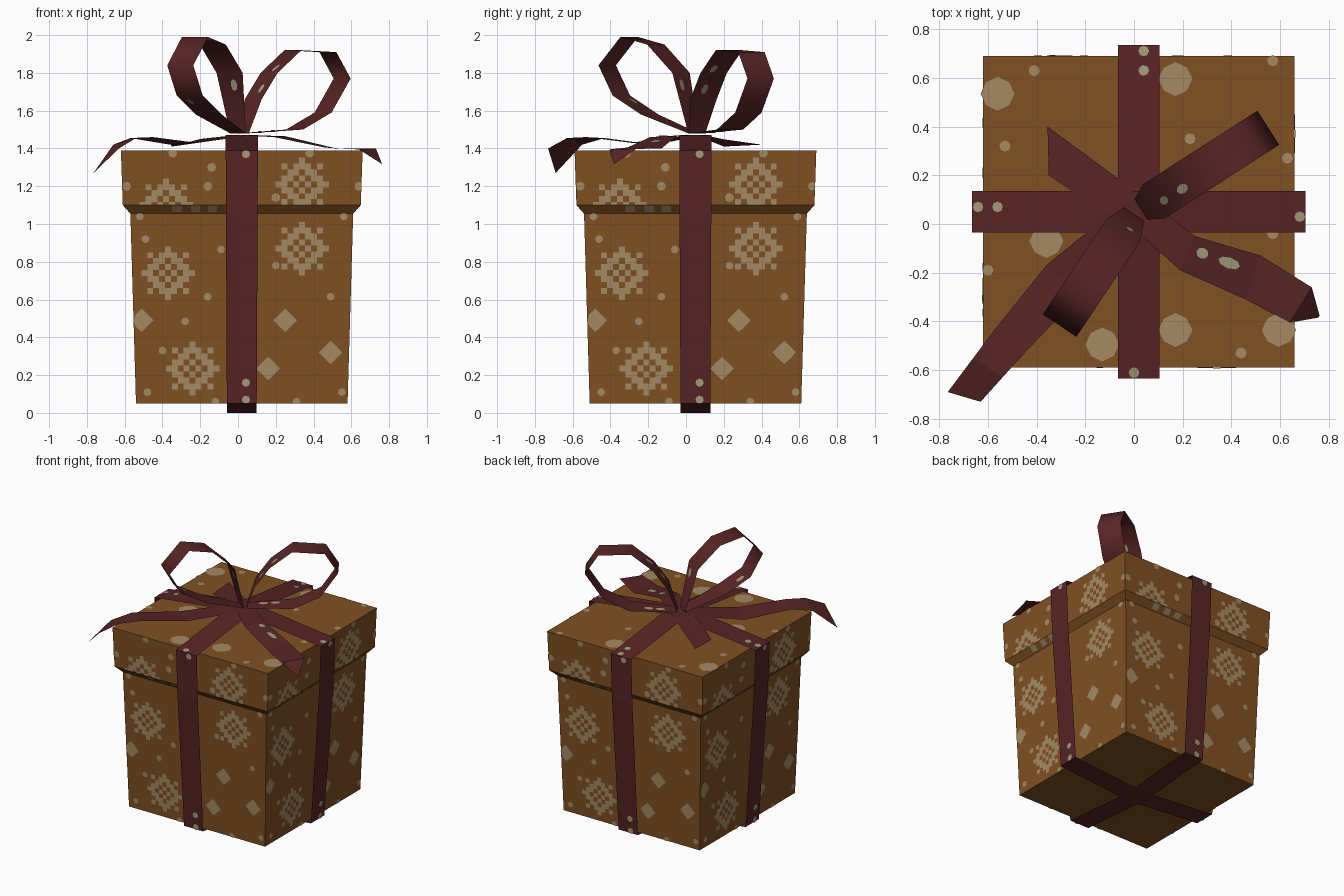
import bpy, math
from mathutils import Vector, Matrix

if "Cube" in bpy.data.objects:
    bpy.data.objects.remove(bpy.data.objects["Cube"])

CX, CY = 0.02, 0.05          # centre of the box


def material(name, col):
    m = bpy.data.materials.new(name)
    m.diffuse_color = (*col, 1)
    m.use_nodes = True
    m.node_tree.nodes["Principled BSDF"].inputs["Base Color"].default_value = m.diffuse_color
    return m


BROWN = material("brown paper", (0.216, 0.082, 0.017))
RED = material("dark red ribbon", (0.098, 0.018, 0.019))
TAN = material("tan print", (0.38, 0.255, 0.130))
PALE = material("pale ribbon dots", (0.36, 0.32, 0.19))


def mesh(name, verts, faces, mat, smooth=False):
    me = bpy.data.meshes.new(name)
    me.from_pydata([tuple(v) for v in verts], [], faces)
    me.materials.append(mat)
    for p in me.polygons:
        p.use_smooth = smooth
    ob = bpy.data.objects.new(name, me)
    bpy.context.collection.objects.link(ob)
    return ob


def tapered(name, rings, mat):
    """Square rings (half width, z) stacked upward and capped."""
    v = [(CX + sx * h, CY + sy * h, z) for h, z in rings
         for sx, sy in ((-1, -1), (1, -1), (1, 1), (-1, 1))]
    f = [(3, 2, 1, 0)]
    n = len(rings)
    for r in range(n - 1):
        for i in range(4):
            j = (i + 1) % 4
            f.append((r * 4 + i, r * 4 + j, r * 4 + 4 + j, r * 4 + 4 + i))
    f.append(tuple(range(n * 4 - 4, n * 4)))
    return mesh(name, v, f, mat)


def strip(name, pairs, smooth=False):
    """Ribbon made from (left, right) edge point pairs."""
    v = [p for pr in pairs for p in pr]
    f = [(2 * i, 2 * i + 1, 2 * i + 3, 2 * i + 2) for i in range(len(pairs) - 1)]
    return mesh(name, v, f, RED, smooth)


class Plates:
    """Collects thin printed shapes into one object."""
    def __init__(self):
        self.v, self.f = [], []

    def add(self, pts):
        n = len(self.v)
        self.v += pts
        self.f.append(tuple(range(n, n + len(pts))))

    def disc(self, c, nrm, r, along=None, stretch=1):
        nrm = Vector(nrm).normalized()
        a = Vector(along).normalized() if along else nrm.orthogonal().normalized()
        b = nrm.cross(a)
        c = Vector(c) + nrm * 0.004
        self.add([c + a * r * stretch * math.cos(t * math.pi / 4) + b * r * math.sin(t * math.pi / 4)
                  for t in range(8)])


# box and lid
tapered("box_body", [(0.56, 0.05), (0.59, 1.06)], BROWN)
tapered("box_lid", [(0.59, 1.055), (0.63, 1.10), (0.64, 1.39)], BROWN)


# printed paper pattern, in side coordinates (u, z)
def depth(z):
    if z >= 1.10:
        return 0.63 + 0.01 * (z - 1.10) / 0.29
    if z > 1.06:
        return 0.59 + (z - 1.06)
    return 0.56 + 0.03 * (z - 0.05) / 1.01


HALF = ["....#....", ".#.###.#.", "..##.##..", ".##.#.##.", "##.#.#.##"]
FLAKE = HALF + HALF[3::-1]


def blob(u, z, r, pinch=1.0):
    return [(u + r * (pinch if t % 2 else 1) * math.cos(t * math.pi / 4),
             z + r * (pinch if t % 2 else 1) * math.sin(t * math.pi / 4)) for t in range(8)]


def flake(u, z, s=0.0315):
    out = []
    for j, row in enumerate(FLAKE):
        for i, ch in enumerate(row):
            if ch == "#":
                a, b = u + (i - 4) * s, z + (4 - j) * s
                h = s * 0.5
                out.append([(a - h, b - h), (a + h, b - h), (a + h, b + h), (a - h, b + h)])
    return out


lid_shapes = flake(-0.40, 1.10) + flake(0.32, 1.21)
lid_shapes += [blob(u, z, 0.024) for u, z in
               ((-0.365, 1.375), (-0.61, 1.20), (0.36, 1.375), (0.62, 1.20), (-0.18, 1.20),
                (0.18, 1.14), (-0.16, 1.30))]
body_shapes = flake(-0.39, 0.74) + flake(0.32, 0.87) + flake(-0.26, 0.235)
body_shapes += [blob(u, z, 0.062, 0.72) for u, z in
                ((-0.53, 0.49), (0.23, 0.49), (0.47, 0.32), (0.14, 0.235))]
body_shapes += [blob(u, z, 0.021) for u, z in
                ((-0.18, 0.615), (0.18, 0.78), (0.47, 0.615), (-0.30, 0.485), (-0.11, 0.865),
                 (0.54, 1.04), (-0.50, 0.11), (0.29, 0.06), (-0.14, 0.06), (0.53, 0.11),
                 (-0.54, 1.04), (-0.51, 0.92), (-0.42, 0.33))]
rim_shapes = [[(u, 1.062), (u + 0.05, 1.062), (u + 0.05, 1.098), (u, 1.098)]
              for u in (-0.37, -0.27, -0.18)]

pattern = Plates()
for k in range(4):
    rot = Matrix.Translation((CX, CY, 0)) @ Matrix.Rotation(k * math.pi / 2, 4, 'Z')
    for shapes, lo, hi in ((lid_shapes, 1.10, 1.39), (body_shapes, 0.05, 1.06), (rim_shapes, 1.06, 1.10)):
        for s in shapes:
            if max(z for _, z in s) <= lo + 0.002:
                continue
            pts = []
            for u, z in s:
                z = min(max(z, lo), hi)
                d = depth(z)
                pts.append(rot @ Vector((min(max(u, -d), d), -d - 0.004, z)))
            pattern.add(pts)
# pattern on top of the lid
top = [blob(x, y, 0.07, 0.95) for x, y in
       ((-0.56, 0.535), (0.17, 0.595), (-0.13, -0.495), (0.17, -0.435), (0.595, -0.435), (-0.36, -0.07))]
top += [blob(x, y, 0.023) for x, y in
        ((-0.41, 0.63), (-0.53, 0.32), (0.23, 0.35), (0.57, -0.04), (0.44, -0.53),
         (-0.60, -0.19), (0.57, 0.67), (0.63, 0.27))]
for s in top:
    pattern.add([Vector((x, y, 1.393)) for x, y in s])
mesh("paper_pattern", pattern.v, pattern.f, TAN)

# ribbon wrapped around the box, one strip per side
dots = Plates()
WRAP = [(0, 1.47, 0.085), (0.685, 1.39, 0.085), (0.672, 1.06, 0.084), (0.60, 0.05, 0.079), (0, 0, 0.079)]
for k, side in enumerate(("front", "right", "back", "left")):
    rot = Matrix.Translation((CX, CY, 0)) @ Matrix.Rotation(k * math.pi / 2, 4, 'Z')
    strip("ribbon_" + side, [(rot @ Vector((w, -d, z)), rot @ Vector((-w, -d, z))) for d, z, w in WRAP])
    out = rot.to_3x3() @ Vector((0, -1, 0))
    for z, d in ((1.37, 0.685), (0.16, 0.608), (0.07, 0.602)):
        dots.disc(rot @ Vector((0.022, -d, z)), out, 0.022)
    dots.disc(rot @ Vector((-0.02, -0.66, 1.393)), out * 0.12 + Vector((0, 0, 1)), 0.022)
    if k > 1:
        dots.disc(rot @ Vector((-0.02, -0.58, 1.402)), out * 0.12 + Vector((0, 0, 1)), 0.022)


# bow loops: path (distance, z) along a horizontal direction
def loop(name, origin, direction, path, dot_spots):
    d = Vector((*direction, 0)).normalized()
    side = Vector((-d.y, d.x, 0))
    mid = [Vector((*origin, z)) + d * r for r, z in path]
    last = len(path) - 1
    strip(name, [(m + side * w, m - side * w) for i, m in enumerate(mid)
                 for w in [0.05 if i in (0, last) else 0.083]], True)
    for seg, t, off in dot_spots:
        a, b = mid[seg], mid[seg + 1]
        n = side.cross(b - a).normalized()
        for s in (1, -1):
            dots.disc(a.lerp(b, t) + side * off, n * s, 0.02, b - a, 1.6)


loop("bow_loop_right", (0.03, 0.06), (0.84, 0.54),
     [(0, 1.48), (0.06, 1.66), (0.16, 1.80), (0.31, 1.92), (0.53, 1.91),
      (0.62, 1.77), (0.50, 1.59), (0.32, 1.50), (0, 1.48)],
     [(1, 0.4, -0.02), (2, 0.2, -0.02), (7, 0.4, 0.02), (7, 0.65, 0.02)])
loop("bow_loop_left", (0.0, 0.04), (-0.555, -0.83),
     [(0, 1.48), (0.08, 1.80), (0.24, 1.95), (0.41, 1.99), (0.55, 1.84),
      (0.46, 1.68), (0.28, 1.58), (0, 1.48)],
     [(0, 0.8, 0.02), (5, 0.3, -0.03)])

# loose ribbon tails
strip("tail_front_left", [((-0.03, 0.10, 1.47), (0.06, 0.0, 1.47)),
                          ((-0.36, -0.17, 1.42), (-0.22, -0.29, 1.43)),
                          ((-0.57, -0.43, 1.455), (-0.45, -0.53, 1.46)),
                          ((-0.66, -0.55, 1.42), (-0.54, -0.63, 1.455)),
                          ((-0.765, -0.69, 1.27), (-0.63, -0.73, 1.40))])
strip("tail_front_right", [((0.08, 0.08, 1.47), (0.0, -0.02, 1.47)),
                           ((0.25, -0.05, 1.465), (0.19, -0.19, 1.46)),
                           ((0.52, -0.13, 1.40), (0.46, -0.31, 1.405)),
                           ((0.73, -0.26, 1.40), (0.64, -0.405, 1.395)),
                           ((0.762, -0.376, 1.32), (0.758, -0.384, 1.32))])
strip("tail_back_left", [((0.06, 0.10, 1.47), (-0.02, 0.0, 1.47)),
                         ((-0.07, 0.19, 1.45), (-0.20, 0.10, 1.45)),
                         ((-0.355, 0.40, 1.42), (-0.35, 0.20, 1.41))])
dots.disc((0.28, -0.12, 1.462), (0.15, 0, 1), 0.025, (1, -0.35, -0.15), 1.1)
dots.disc((0.39, -0.16, 1.435), (0.2, 0, 1), 0.025, (1, -0.35, -0.2), 2)
mesh("ribbon_dots", dots.v, dots.f, PALE)
